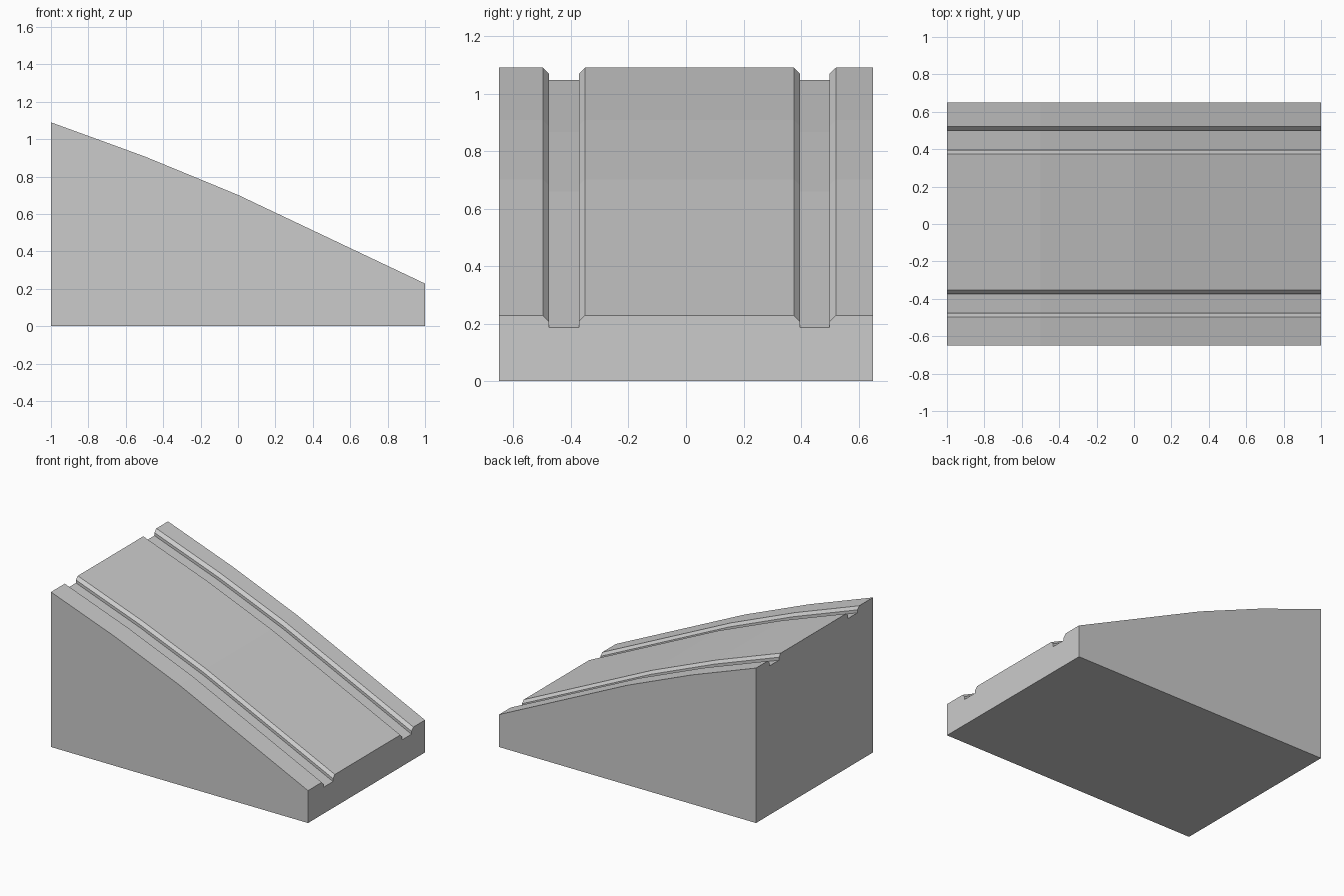
import bpy, bmesh

if "Cube" in bpy.data.objects:
    bpy.data.objects.remove(bpy.data.objects["Cube"])

# Slope of the deck (x, z) and outline of the deck across y (y, drop below deck)
slope = [(-1, 1.09), (-0.5, 0.908), (0, 0.702), (1, 0.228)]
HALF = 0.65


def groove(outer_l, wall_l, wall_r, outer_r):
    """Square channel with chamfered lips."""
    return [(outer_l, 0), (wall_l, 0.021), (wall_l, 0.042),
            (wall_r, 0.042), (wall_r, 0.021), (outer_r, 0)]


deck = ([(-HALF, 0)] + groove(-0.497, -0.477, -0.373, -0.352)
        + groove(0.375, 0.396, 0.499, 0.521) + [(HALF, 0)])

# Loft the grooved section along the slope
bm = bmesh.new()
rings = []
for x, z in slope:
    pts = [(x, -HALF, 0)] + [(x, y, z - d) for y, d in deck] + [(x, HALF, 0)]
    rings.append([bm.verts.new(p) for p in pts])
n = len(rings[0])
for a, b in zip(rings, rings[1:]):
    for i in range(n):
        j = (i + 1) % n
        bm.faces.new((a[i], a[j], b[j], b[i]))

# End walls
bm.faces.new(rings[0])
bm.faces.new(rings[-1])
bmesh.ops.recalc_face_normals(bm, faces=bm.faces)

mesh = bpy.data.meshes.new("grooved_ramp")
bm.to_mesh(mesh)
bm.free()
ramp = bpy.data.objects.new("grooved_ramp", mesh)
bpy.context.collection.objects.link(ramp)
